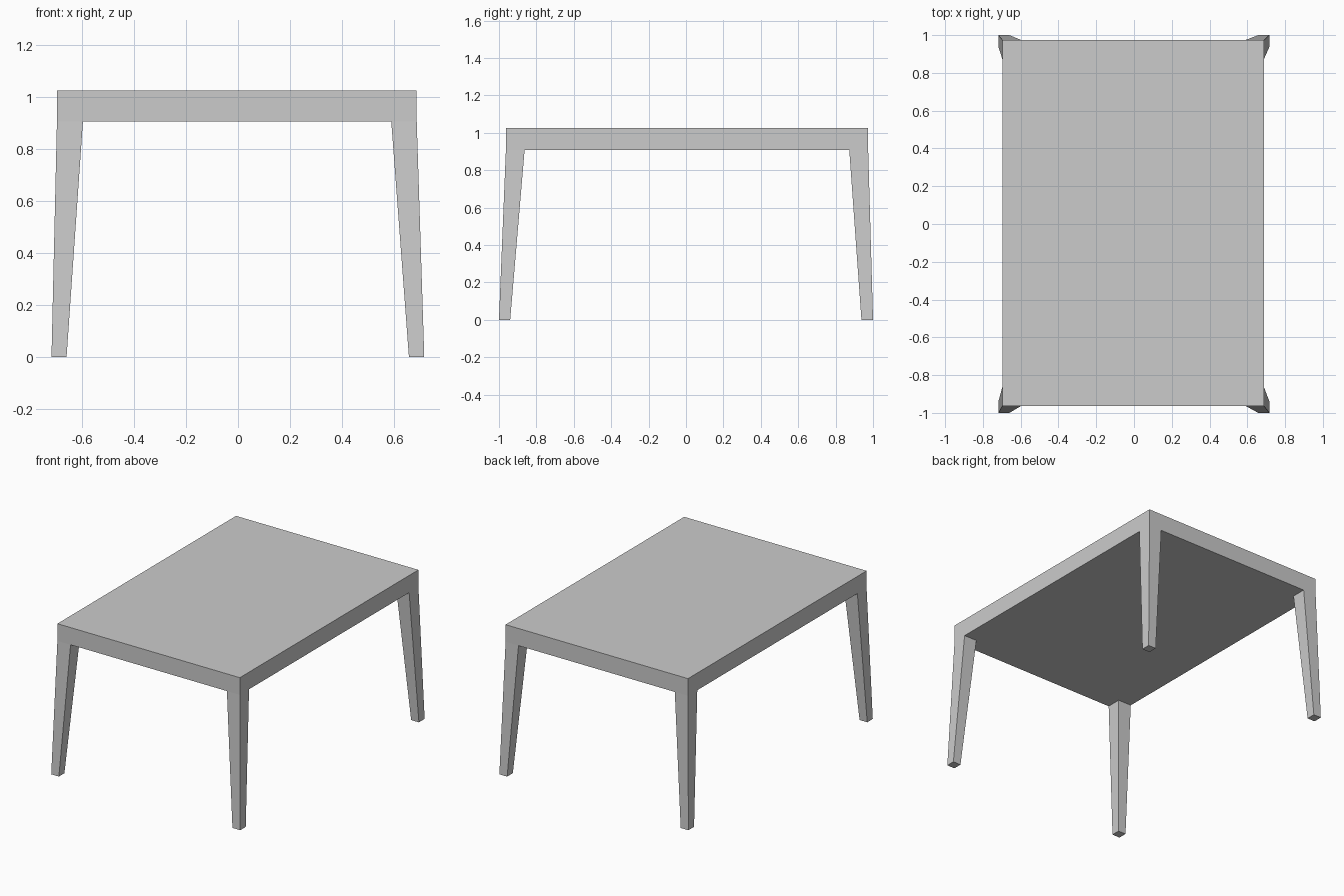
import bpy, bmesh
from mathutils import Vector

if "Cube" in bpy.data.objects:
    bpy.data.objects.remove(bpy.data.objects["Cube"])

# Table top extents and the inner edges of the legs where they meet it
X = (-0.697, -0.597, 0.59, 0.688)
Y = (-0.963, -0.863, 0.873, 0.974)
Z_UNDER, Z_TOP = 0.907, 1.025

# Foot extents on the floor, outer and inner
FOOT_X = (-0.718, -0.66, 0.658, 0.717)
FOOT_Y = (-1.0, -0.94, 0.938, 1.0)

bm = bmesh.new()

# Table top: a thick slab
bmesh.ops.create_cube(bm, size=1)
for v in bm.verts:
    v.co = Vector((X[3] if v.co.x > 0 else X[0],
                   Y[3] if v.co.y > 0 else Y[0],
                   Z_TOP if v.co.z > 0 else Z_UNDER))

# Cut lines that mark out the leg tops
for axis, cuts in ((0, X[1:3]), (1, Y[1:3])):
    normal = Vector((0, 0, 0))
    normal[axis] = 1
    for c in cuts:
        bmesh.ops.bisect_plane(bm, geom=bm.verts[:] + bm.edges[:] + bm.faces[:],
                               plane_co=normal * c, plane_no=normal)
bm.normal_update()

# Legs: pull the four underside corners down to splayed, tapered feet
corners = []
for f in bm.faces:
    c = f.calc_center_median()
    if f.normal.z < -0.9 and not X[1] < c.x < X[2] and not Y[1] < c.y < Y[2]:
        corners.append(f)


def foot_coord(value, top, foot):
    i = min(range(4), key=lambda k: abs(top[k] - value))
    return foot[i]


for f in bmesh.ops.extrude_discrete_faces(bm, faces=corners)["faces"]:
    for v in f.verts:
        v.co = Vector((foot_coord(v.co.x, X, FOOT_X),
                       foot_coord(v.co.y, Y, FOOT_Y), 0))

bmesh.ops.recalc_face_normals(bm, faces=bm.faces[:])
mesh = bpy.data.meshes.new("table")
bm.to_mesh(mesh)
bm.free()
table = bpy.data.objects.new("table", mesh)
bpy.context.collection.objects.link(table)
